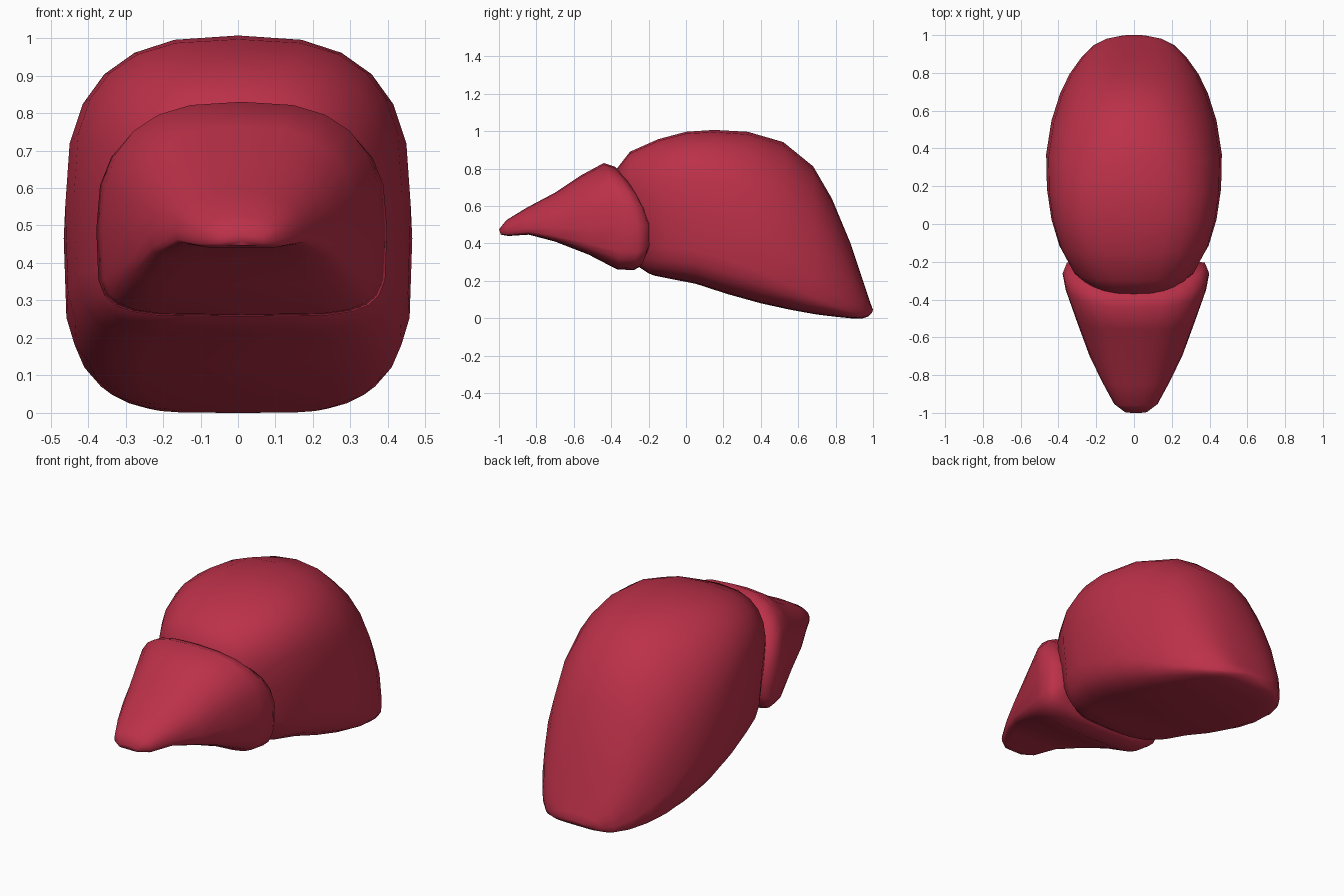
import bpy, bmesh, math
from mathutils import Vector

if "Cube" in bpy.data.objects:
    bpy.data.objects.remove(bpy.data.objects["Cube"])

SIDES = 24
red = bpy.data.materials.new("crimson red")
red.diffuse_color = (0.50, 0.03, 0.066, 1)
red.use_nodes = True
red.node_tree.nodes["Principled BSDF"].inputs["Base Color"].default_value = red.diffuse_color


def power(v, n):
    return math.copysign(abs(v) ** (2 / n), v)


def loft(name, rings, n_bottom, shift=0.0):
    """Skin rounded sections: y top, z top, y bottom, z bottom, half width,
    bulge, height of the widest point (0 to 1), squareness of the upper part."""
    bm = bmesh.new()
    loops = []
    for yt, zt, yb, zb, w, bulge, waist, n_top in rings:
        loop = []
        for i in range(SIDES):
            a = 2 * math.pi * i / SIDES
            up = math.sin(a) > 0
            n = n_top if up else n_bottom
            x, h = power(math.cos(a), n), power(math.sin(a), n)
            t = waist + h * ((1 - waist) if up else waist)
            y = yb + (yt - yb) * t + bulge * (1 - h * h)
            loop.append(bm.verts.new((x * w + shift, y, zb + (zt - zb) * t)))
        loops.append(loop)
    for a, b in zip(loops, loops[1:]):
        for i in range(SIDES):
            j = (i + 1) % SIDES
            bm.faces.new((a[i], a[j], b[j], b[i]))
    # close both ends with fans
    for loop in (loops[0], loops[-1]):
        c = bm.verts.new(sum((v.co for v in loop), Vector()) / SIDES)
        for i in range(SIDES):
            bm.faces.new((loop[i], loop[(i + 1) % SIDES], c))
    bmesh.ops.recalc_face_normals(bm, faces=bm.faces)
    me = bpy.data.meshes.new(name)
    bm.to_mesh(me)
    bm.free()
    me.materials.append(red)
    ob = bpy.data.objects.new(name, me)
    bpy.context.collection.objects.link(ob)
    bpy.ops.object.select_all(action='DESELECT')
    ob.select_set(True)
    bpy.context.view_layer.objects.active = ob
    bpy.ops.object.shade_smooth_by_angle(angle=math.radians(60))
    return ob


# domed body with a sloping flat underside and tapering back
loft("body", [
    (-.38, .70, -.26, .28, .20, 0, .5, 2.5),
    (-.37, .80, -.20, .24, .26, 0, .5, 2.6),
    (-.30, .89, -.17, .228, .325, 0, .5, 2.7),
    (-.15, .957, -.08, .21, .395, 0, .5, 2.8),
    (0, .997, .05, .185, .437, 0, .5, 2.8),
    (.15, 1.007, .22, .13, .461, 0, .48, 2.7),
    (.33, .997, .40, .08, .465, 0, .42, 2.5),
    (.52, .942, .56, .045, .437, 0, .32, 2.3),
    (.68, .812, .70, .02, .39, 0, .24, 2.2),
    (.78, .64, .80, .008, .34, 0, .2, 2.2),
    (.88, .40, .88, 0, .28, 0, .2, 2.2),
    (.95, .19, .945, 0, .215, 0, .25, 2.2),
    (.985, .085, .975, .01, .15, 0, .4, 2.2),
    (1.0, .045, .995, .03, .06, 0, .5, 2.2),
], 4.5)

# wedge-shaped head with a flared rim around the front of the body
loft("head", [
    (-1.0, .475, -.99, .447, .06, 0, .4, 2.2),
    (-.96, .525, -.95, .44, .115, 0, .3, 2.2),
    (-.85, .592, -.84, .447, .175, 0, .25, 2.2),
    (-.70, .672, -.70, .41, .245, 0, .27, 2.3),
    (-.56, .765, -.52, .34, .31, .01, .33, 2.5),
    (-.44, .83, -.37, .262, .372, .05, .4, 2.7),
    (-.38, .81, -.28, .257, .388, .06, .42, 2.7),
    (-.34, .77, -.24, .28, .365, .08, .45, 2.7),
    (-.32, .70, -.22, .33, .28, .08, .5, 2.6),
], 5.0, 0.01)
